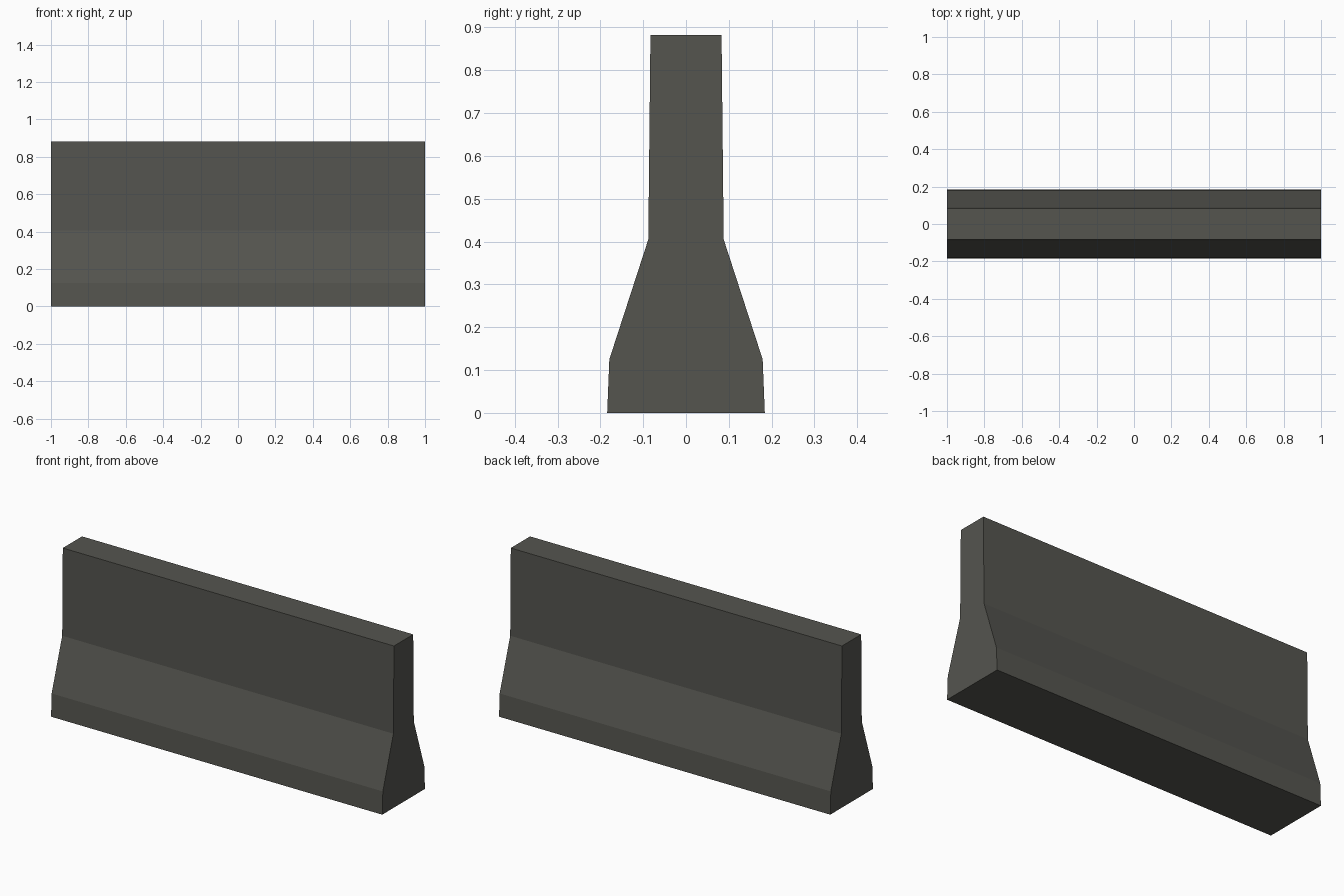
import bpy
import bmesh

cube = bpy.data.objects.get("Cube")
if cube:
    bpy.data.objects.remove(cube, do_unlink=True)

# Dark grey concrete
concrete = bpy.data.materials.new("dark_concrete")
concrete.use_nodes = True
colour = (0.09, 0.09, 0.078, 1.0)
concrete.diffuse_color = colour
shader = next(n for n in concrete.node_tree.nodes if n.type == 'BSDF_PRINCIPLED')
shader.inputs["Base Color"].default_value = colour
shader.inputs["Roughness"].default_value = 0.9

# Half profile of the barrier: (half depth, height), from foot to top
half = [(0.184, 0.0), (0.179, 0.125), (0.088, 0.405), (0.083, 0.882)]
profile = half + [(-y, z) for y, z in reversed(half)]

# Extrude the mirrored profile along the length
bm = bmesh.new()
end = bm.faces.new([bm.verts.new((-1.0, y, z)) for y, z in profile])
result = bmesh.ops.extrude_face_region(bm, geom=[end], use_keep_orig=True)
moved = [v for v in result["geom"] if isinstance(v, bmesh.types.BMVert)]
bmesh.ops.translate(bm, verts=moved, vec=(2.0, 0.0, 0.0))
bmesh.ops.recalc_face_normals(bm, faces=bm.faces[:])

mesh = bpy.data.meshes.new("barrier_wall")
bm.to_mesh(mesh)
bm.free()
mesh.materials.append(concrete)
barrier = bpy.data.objects.new("barrier_wall", mesh)
bpy.context.collection.objects.link(barrier)
